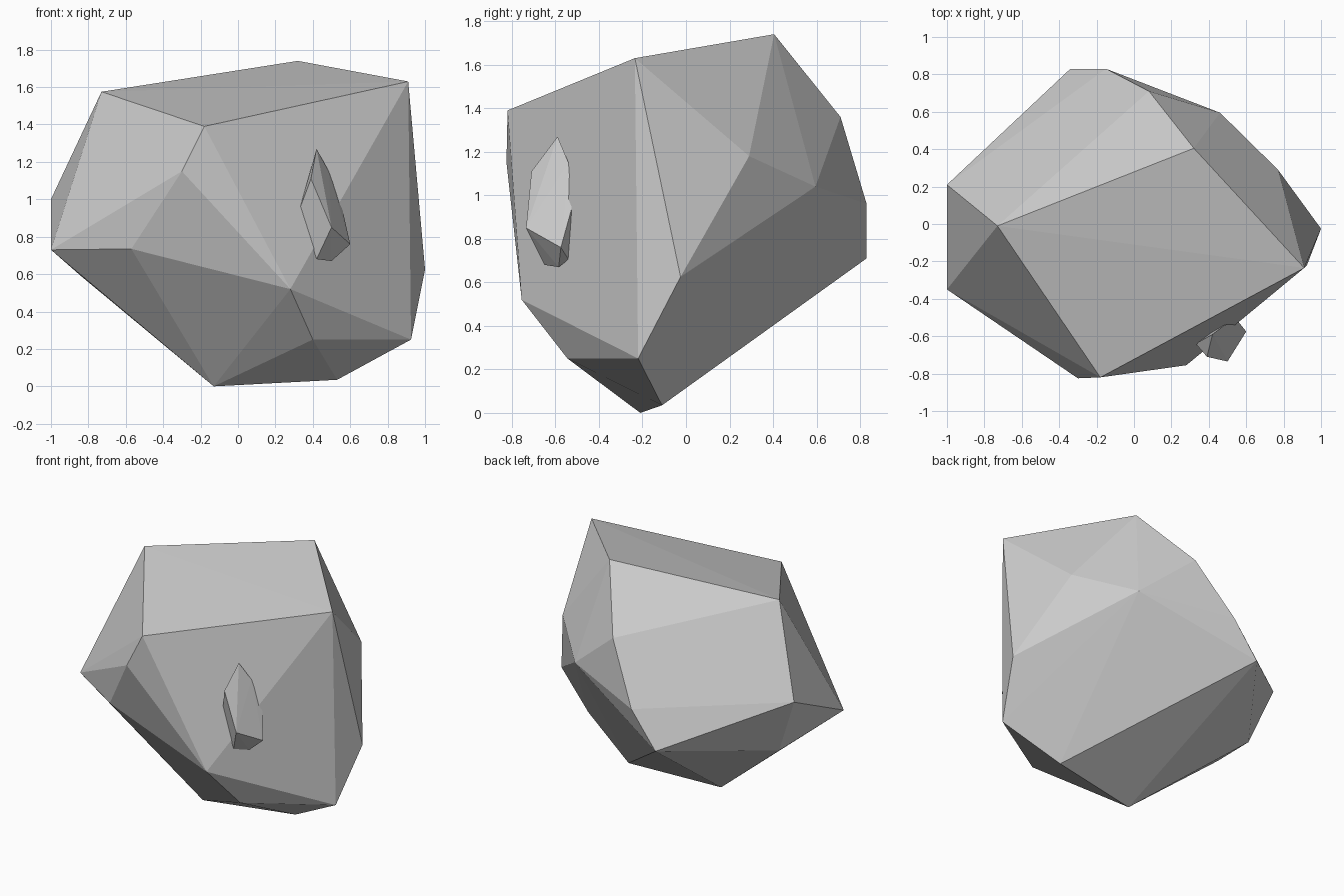
import bpy, bmesh

if "Cube" in bpy.data.objects:
    bpy.data.objects.remove(bpy.data.objects["Cube"])


def faceted_stone(name, corners):
    """Flat-faced convex stone wrapped around its corner points."""
    bm = bmesh.new()
    for c in corners:
        bm.verts.new(c)
    hull = bmesh.ops.convex_hull(bm, input=bm.verts[:])
    loose = {g for g in hull["geom_interior"] + hull["geom_unused"]
             if isinstance(g, bmesh.types.BMVert)}
    bmesh.ops.delete(bm, geom=list(loose), context='VERTS')
    bmesh.ops.recalc_face_normals(bm, faces=bm.faces[:])
    mesh = bpy.data.meshes.new(name)
    bm.to_mesh(mesh)
    bm.free()
    obj = bpy.data.objects.new(name, mesh)
    bpy.context.collection.objects.link(obj)
    return obj


# Boulder corners, by level
crown = [(-.73, -.01, 1.575), (.32, .405, 1.74), (.91, -.235, 1.63), (-.18, -.82, 1.39)]
front_side = [(-.30, -.825, 1.15), (-.57, -.63, .735), (.28, -.755, .52), (.40, -.545, .25)]
left_side = [(-1, -.35, .73), (-1, .21, 1.0), (-.84, .15, .59)]
back_side = [(.08, .71, 1.36), (-.15, .83, .96), (-.34, .83, .71), (.46, .595, 1.04)]
right_side = [(.77, .29, 1.18), (1, -.025, .625), (.925, -.22, .25)]
base = [(-.13, -.21, 0), (.53, -.11, .035)]
faceted_stone("boulder", crown + front_side + left_side + back_side + right_side + base)

# Small pointed shard stuck on the front face
tip = [(.42, -.59, 1.27), (.39, -.71, 1.11), (.485, -.54, 1.15)]
middle = [(.33, -.64, .95), (.50, -.735, .85), (.56, -.525, .94), (.40, -.575, .90)]
foot = [(.60, -.575, .76), (.42, -.65, .68), (.50, -.585, .67), (.535, -.54, .705)]
faceted_stone("shard", tip + middle + foot)
